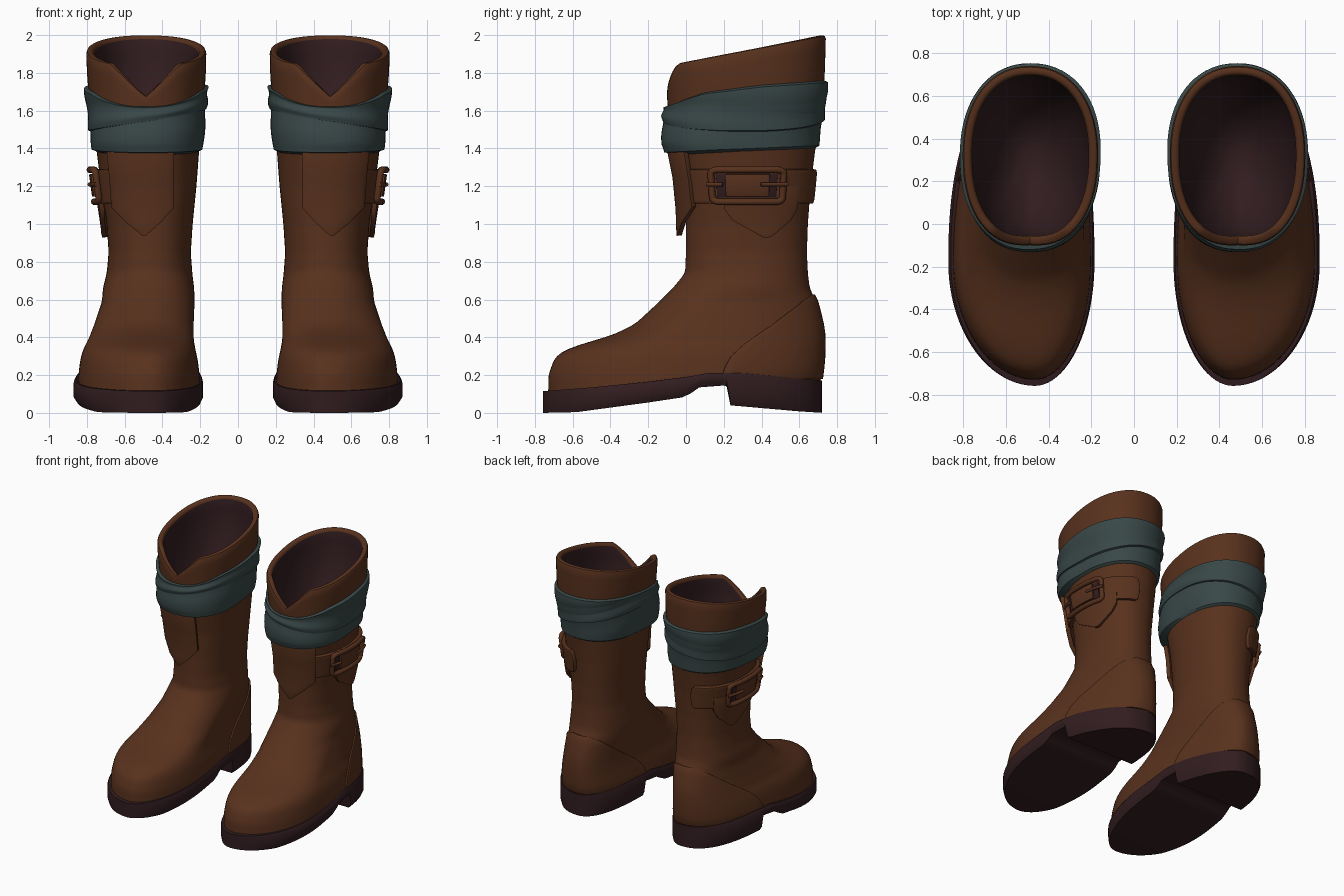
import bpy, bmesh, math
from mathutils import Vector

if "Cube" in bpy.data.objects:
    bpy.data.objects.remove(bpy.data.objects["Cube"])

def material(name, rgb):
    m = bpy.data.materials.new(name)
    m.diffuse_color = (*rgb, 1)
    m.use_nodes = True
    m.node_tree.nodes["Principled BSDF"].inputs["Base Color"].default_value = m.diffuse_color
    return m

LEATHER = material("brown leather", (0.099, 0.0315, 0.0125))
DARK = material("dark sole and lining", (0.031, 0.012, 0.014))
CLOTH = material("teal cloth", (0.041, 0.064, 0.064))

# Boot cross-sections: z, front y, widest y, back y, inner x, outer x
SECTIONS = [
    (0.08, -.730, -.18, .695, .200, .850), (0.20, -.728, -.18, .718, .203, .845),
    (0.28, -.700, -.18, .726, .213, .835), (0.32, -.665, -.17, .728, .222, .825),
    (0.36, -.570, -.13, .728, .230, .808), (0.39, -.460, -.09, .728, .235, .790),
    (0.42, -.370, -.05, .727, .235, .780), (0.47, -.270, 0.02, .720, .235, .760),
    (0.59, -.140, 0.18, .690, .230, .720), (0.66, -.070, 0.26, .655, .232, .715),
    (0.74, -.005, 0.31, .645, .242, .695), (0.85, 0.00, 0.32, .640, .250, .685),
    (1.00, 0.00, 0.32, .645, .240, .695), (1.20, -.010, 0.32, .660, .220, .725),
    (1.40, -.050, 0.32, .685, .205, .750), (1.60, -.095, 0.32, .720, .185, .783),
    (1.80, -.110, 0.32, .735, .170, .800), (2.05, -.110, 0.32, .742, .165, .806)]
CENTRE = [(0, .464), (1.1, .464), (1.6, .487), (2.1, .487)]  # x of toe and heel line by height
SOLE_TOP = [(-.76, .115), (-.5, .135), (-.2, .165), (0, .19), (.12, .212), (.3, .21), (.73, .17)]
SOLE_BOTTOM = [(-.76, 0), (-.58, .004), (-.2, .055), (0, .085), (.07, .135), (.2, .145),
               (.215, .14), (.235, .04), (.6, .008), (.73, 0)]
WRAP_TOP = [(-.12, 1.61), (0, 1.66), (.1, 1.695), (.4, 1.735), (.75, 1.76)]

def interp(table, t):
    """Linear lookup of the remaining columns by the first one."""
    t = min(max(t, table[0][0]), table[-1][0])
    for a, b in zip(table, table[1:]):
        if t <= b[0]:
            f = (t - a[0]) / (b[0] - a[0])
            return [p + (q - p) * f for p, q in zip(a[1:], b[1:])]

def surface(th, z):
    """Point on the boot at angle th (0 outer side, -90 deg front) and height z."""
    yf, ym, yb, xl, xr = [sum(v) / 3 for v in zip(*(interp(SECTIONS, z + d) for d in (-.015, 0, .015)))]
    mid = interp(CENTRE, z)[0]
    c, s = math.cos(th), math.sin(th)
    n = 1.98 + .32 * min(max((z - .3) / .5, 0), 1) if s < 0 else 2.2
    cx, sy = abs(c) ** (2 / n), abs(s) ** (2 / n)
    return Vector((mid + (xr - mid) * cx if c > 0 else mid - (mid - xl) * cx,
                   ym + (yb - ym) * sy if s > 0 else ym - (ym - yf) * sy, z))

def shell(th, z, off=0.0):
    """Surface point pushed outwards by off."""
    p = surface(th, z)
    t = surface(th + .03, z) - surface(th - .03, z)
    return p + Vector((t.y, -t.x, 0)).normalized() * off

def finish(name, mesh, mats, thickness=0):
    """Make the object, thicken it, mirror it to the other boot and shade it."""
    for m in mats:
        mesh.materials.append(m)
    ob = bpy.data.objects.new(name, mesh)
    bpy.context.collection.objects.link(ob)
    if thickness:
        mod = ob.modifiers.new("Thickness", 'SOLIDIFY')
        mod.thickness, mod.offset = thickness, 0
        mod = ob.modifiers.new("Bevel", 'BEVEL')
        mod.width, mod.segments, mod.limit_method = .006, 2, 'ANGLE'
        mod.angle_limit = math.radians(50)
    ob.modifiers.new("Mirror", 'MIRROR').use_mirror_merge = False
    bpy.ops.object.select_all(action='DESELECT')
    ob.select_set(True)
    bpy.context.view_layer.objects.active = ob
    bpy.ops.object.convert(target='MESH')
    bpy.ops.object.shade_smooth_by_angle(angle=math.radians(40))
    return ob

def loft(name, rows, mats, closed=True, caps=(), thickness=0, rule=lambda r: 0):
    """Skin a list of point rows; rule picks the material by row."""
    bm = bmesh.new()
    vs = [[bm.verts.new(p) for p in row] for row in rows]
    n = len(rows[0])
    for r in range(len(rows) - 1):
        for i in range(n if closed else n - 1):
            j = (i + 1) % n
            bm.faces.new((vs[r][i], vs[r][j], vs[r + 1][j], vs[r + 1][i])).material_index = rule(r)
    for r in caps:
        bm.faces.new(vs[r]).material_index = rule(len(rows) if r < 0 else 0)
    bmesh.ops.recalc_face_normals(bm, faces=bm.faces)
    mesh = bpy.data.meshes.new(name)
    bm.to_mesh(mesh)
    bm.free()
    return finish(name, mesh, mats, thickness)

def plate(name, rows, off, thickness, mat=LEATHER, cols=16):
    """Leather patch hugging the boot; rows are (z, start angle, end angle)."""
    pts = [[shell(math.radians(a + (b - a) * i / cols), z, off) for i in range(cols + 1)]
           for z, a, b in rows]
    return loft(name, pts, [mat], closed=False, thickness=thickness)

def tube(name, path, off, radius, cyclic=False):
    """Round bar along (angle, z) points lying off the boot surface."""
    cu = bpy.data.curves.new(name, 'CURVE')
    cu.dimensions, cu.bevel_depth, cu.bevel_resolution, cu.use_fill_caps = '3D', radius, 3, True
    sp = cu.splines.new('POLY')
    sp.points.add(len(path) - 1)
    for p, (a, z) in zip(sp.points, path):
        p.co = (*shell(math.radians(a), z, off), 1)
    sp.use_cyclic_u = cyclic
    tmp = bpy.data.objects.new("tmp", cu)
    bpy.context.collection.objects.link(tmp)
    bpy.context.view_layer.update()
    mesh = bpy.data.meshes.new_from_object(tmp.evaluated_get(bpy.context.evaluated_depsgraph_get()))
    bpy.data.objects.remove(tmp)
    mesh.materials.clear()
    return finish(name, mesh, [LEATHER])

SEG = 72
ANGLES = [2 * math.pi * i / SEG for i in range(SEG)]

def rim_z(th):
    """Slanted top edge with the V notch at the front."""
    p = surface(th, 1.9)
    notch = max(0, 1 - abs(p.x - .49) / .19) * .165 if p.y < .1 else 0
    return 1.86 + .188 * p.y - notch

# Boot upper: outside, rolled rim, dark bowl-shaped lining
rows = []
for k in range(64):
    row = [shell(a, .08 + .02 * k) for a in ANGLES]
    for p in row:
        p.z = max(p.z, interp(SOLE_TOP, p.y)[0] - .03)
    rows.append(row)
for k in range(1, 13):
    rows.append([shell(a, 1.34 + (rim_z(a) - .018 - 1.34) * k / 12) for a in ANGLES])
for off, dz in ((-.006, -.004), (-.014, 0), (-.03, 0), (-.038, -.005), (-.044, -.02)):
    rows.append([shell(a, rim_z(a) + dz, off) for a in ANGLES])
lining = len(rows) - 1
floor = Vector((.487, .31, 1.3))
for k in range(1, 15):
    q = k / 15 * math.pi / 2
    row = []
    for p in rows[lining]:
        flat = floor + (p - floor) * math.cos(q)
        row.append((flat.x, flat.y, p.z + (floor.z - p.z) * math.sin(q)))
    rows.append(row)
loft("boot_upper", rows, [LEATHER, DARK], caps=(-1,), rule=lambda r: int(r >= lining))

# Sole with arch and heel block
YF, YM, YB = -.758, -.18, .72
ys = [(YF + YB) / 2 - (YB - YF) / 2 * math.cos(math.pi * (i + .25) / 48.5) for i in range(49)]
rows = []
for y in sorted(ys + [.07, .2, .215, .235]):
    t, n = ((y - YM) / (YB - YM), 2.3) if y > YM else ((YM - y) / (YM - YF), 1.98)
    w = (1 - t ** n) ** (1 / n)
    b, t = interp(SOLE_BOTTOM, y)[0], interp(SOLE_TOP, y)[0]
    prof = [(-.97, t), (-1, t - .015), (-1, b + .03), (-.95, b), (.95, b), (1, b + .03), (1, t - .015), (.97, t)]
    rows.append([(.464 + u * w * (.406 if u > 0 else .279), y, z) for u, z in prof])
loft("sole", rows, [DARK], caps=(0, -1))

# Cloth wrap: a full band and an overlapping upper fold
def cloth_band(name, low, high, lift):
    rows = []
    for k in range(19):
        v = k / 18
        row = []
        for a in ANGLES:
            z = low(a) + (high(a) - low(a)) * v
            fold = .005 * math.sin(8 * v + 2 * math.sin(a + .6))
            front = .06 * max(0, -math.sin(a)) * min(1, max(0, (1.64 - z) / .22))
            off = lift + fold + front if 0 < k < 18 else -.01
            row.append(shell(a, z, off))
        rows.append(row)
    loft(name, rows, [CLOTH])

def wrap_top(a):
    return interp(WRAP_TOP, surface(a, 1.7).y)[0]

cloth_band("cloth_wrap", lambda a: 1.365 + .03 * (1 + math.sin(a)) / 2, wrap_top, .014)
cloth_band("cloth_fold", lambda a: 1.54 - .06 * math.cos(a), lambda a: wrap_top(a) + .005, .019)

# Heel counter, front flap, side flap and strap
plate("heel_counter", [(z, a, 180 - a) for z, a in
      ((.18, 22), (.24, 23), (.3, 25), (.36, 28), (.42, 32), (.47, 37), (.52, 43), (.56, 50), (.59, 57), (.625, 75))],
      .004, .014, cols=32)
plate("front_flap", [(1.42, -112, -51), (1.25, -112, -51), (1.09, -113, -49), (1.01, -99, -67), (.94, -86, -84)], .037, .03)
plate("side_flap", [(1.2, -17, 49), (1.08, -17, 47), (1.02, -10, 40), (.95, 8, 24), (.93, 13, 19)], .022, .025)
plate("strap", [(1.11, -52, 76), (1.13, -58, 80), (1.2, -61, 82), (1.27, -58, 80), (1.29, -52, 76)], .016, .032, cols=36)

# Buckle: dark backing, centre panel, frame and pins
plate("buckle_backing", [(1.14, -23, 24), (1.265, -23, 24)], .036, .008, DARK)
plate("buckle_panel", [(1.145, -15, 17), (1.265, -15, 17)], .046, .02)
frame = []
for ca, cz, start in ((23, 1.265, 0), (-21, 1.265, 90), (-21, 1.14, 180), (23, 1.14, 270)):
    for k in range(5):
        q = math.radians(start + 22.5 * k)
        frame.append((ca + 6 * math.cos(q), cz + .022 * math.sin(q)))
full = []  # subdivide so the frame follows the curve of the boot
for p, q in zip(frame, frame[1:] + frame[:1]):
    steps = max(1, int(abs(q[0] - p[0]) // 5))
    full += [(p[0] + (q[0] - p[0]) * i / steps, p[1] + (q[1] - p[1]) * i / steps) for i in range(steps)]
tube("buckle_frame", full, .048, .018, cyclic=True)
tube("buckle_pin_back", [(10, 1.21), (18, 1.21), (26, 1.21), (32, 1.21)], .064, .011)
tube("buckle_pin_front", [(-31, 1.21), (-24, 1.21), (-17, 1.21)], .062, .011)
